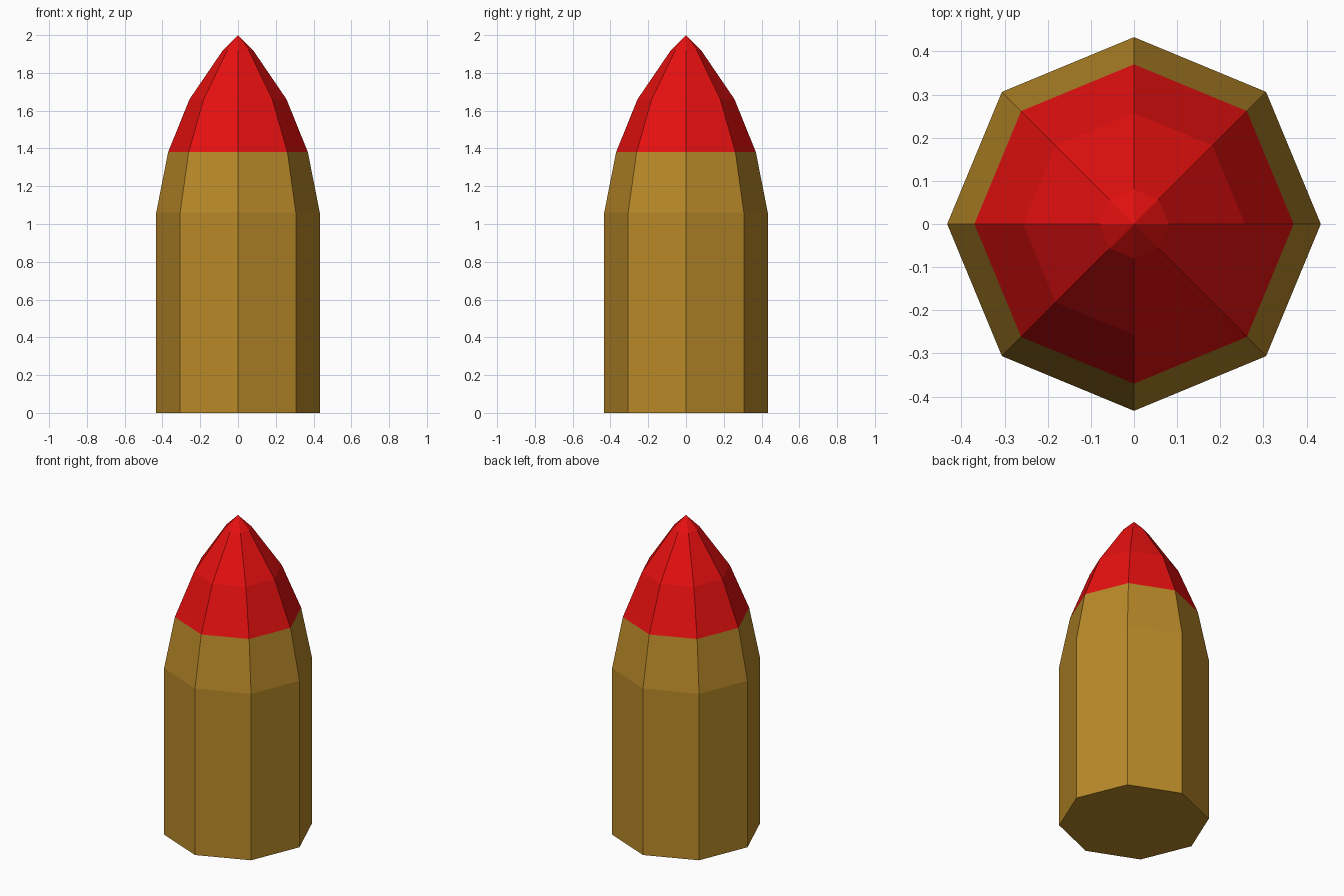
import bpy, bmesh
from math import cos, sin, tau

if "Cube" in bpy.data.objects:
    bpy.data.objects.remove(bpy.data.objects["Cube"])

SIDES = 8


def material(name, color):
    mat = bpy.data.materials.new(name)
    mat.diffuse_color = (*color, 1)
    mat.use_nodes = True
    mat.node_tree.nodes["Principled BSDF"].inputs["Base Color"].default_value = mat.diffuse_color
    return mat


def lathe(name, profile, mat, cap_bottom=False):
    """Revolve (radius, z) points into flat facets; radius 0 makes a point."""
    bm = bmesh.new()
    rings = []
    for r, z in profile:
        count = SIDES if r > 0 else 1
        rings.append([bm.verts.new((r * cos(tau * i / SIDES), r * sin(tau * i / SIDES), z))
                      for i in range(count)])
    for low, high in zip(rings, rings[1:]):
        for i in range(SIDES):
            j = (i + 1) % SIDES
            top = [high[j], high[i]] if len(high) > 1 else [high[0]]
            bm.faces.new([low[i], low[j]] + top)
    if cap_bottom:
        bm.faces.new(rings[0][::-1])
    mesh = bpy.data.meshes.new(name)
    bm.to_mesh(mesh)
    bm.free()
    mesh.materials.append(mat)
    obj = bpy.data.objects.new(name, mesh)
    bpy.context.collection.objects.link(obj)
    return obj


# Brass casing: straight wall, then a slight taper up to the tip
lathe("casing", [(0.433, 0), (0.433, 1.06), (0.37, 1.38)],
      material("brass", (0.48, 0.25, 0.022)), cap_bottom=True)

# Red pointed tip
lathe("tip", [(0.37, 1.38), (0.257, 1.66), (0.08, 1.92), (0, 2.0)],
      material("red", (0.8, 0.005, 0.005)))
